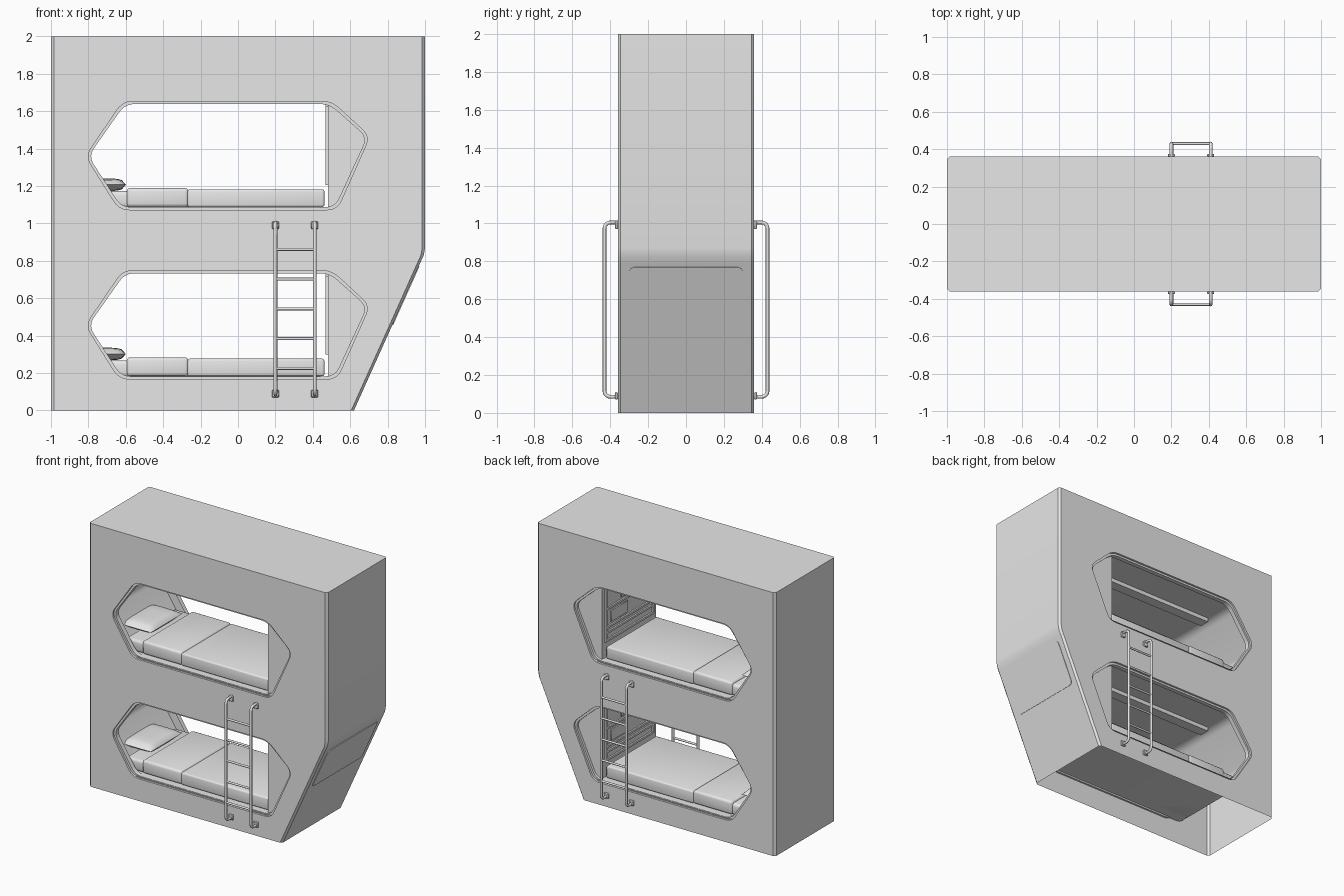
import bpy, bmesh, math
from mathutils import Vector, Matrix

cube = bpy.data.objects.get("Cube")
if cube:
    bpy.data.objects.remove(cube, do_unlink=True)

# single grey finish
grey = bpy.data.materials.new("light_grey")
grey.use_nodes = True
grey.diffuse_color = (0.8, 0.8, 0.8, 1)
for node in grey.node_tree.nodes:
    if node.type == 'BSDF_PRINCIPLED':
        node.inputs["Base Color"].default_value = (0.8, 0.8, 0.8, 1)

DEPTH = 0.36
POD_RISE = 0.905


def finish(name, bm, angle=30, recalc=True):
    """Turn a bmesh into a named, grey, smooth-by-angle object."""
    if recalc:
        bmesh.ops.recalc_face_normals(bm, faces=bm.faces)
    mesh = bpy.data.meshes.new(name)
    bm.to_mesh(mesh)
    bm.free()
    mesh.materials.append(grey)
    obj = bpy.data.objects.new(name, mesh)
    bpy.context.collection.objects.link(obj)
    bpy.ops.object.select_all(action='DESELECT')
    obj.select_set(True)
    bpy.context.view_layer.objects.active = obj
    bpy.ops.object.shade_smooth_by_angle(angle=math.radians(angle))
    return obj


def box(name, low, high, bevel=0.0, segments=3):
    low, high = Vector(low), Vector(high)
    bm = bmesh.new()
    bmesh.ops.create_cube(bm, size=1)
    size, mid = high - low, (high + low) / 2
    for v in bm.verts:
        v.co = Vector(a * b for a, b in zip(v.co, size)) + mid
    if bevel:
        bmesh.ops.bevel(bm, geom=bm.edges[:], offset=bevel, segments=segments,
                        profile=0.5, affect='EDGES')
    return finish(name, bm, 40)


def rounded(points, radius, steps=6):
    """Round every corner of a closed 2D polygon."""
    result = []
    for i, p in enumerate(points):
        p = Vector(p)
        a = p + (Vector(points[i - 1]) - p).normalized() * radius
        b = p + (Vector(points[(i + 1) % len(points)]) - p).normalized() * radius
        for k in range(steps + 1):
            t = k / steps
            result.append(a * (1 - t) ** 2 + p * 2 * t * (1 - t) + b * t * t)
    return result


def loft(name, stations, closed=True, angle=30):
    """Skin matching xz loops, each given with its own y."""
    bm = bmesh.new()
    rows = [[bm.verts.new((x, y, z)) for x, z in loop] for loop, y in stations]
    for r, s in zip(rows, rows[1:]):
        for i in range(len(r) if closed else len(r) - 1):
            j = (i + 1) % len(r)
            bm.faces.new((r[i], r[j], s[j], s[i]))
    return finish(name, bm, angle)


def tube(name, path, radius=0.01):
    curve = bpy.data.curves.new(name, 'CURVE')
    curve.dimensions = '3D'
    curve.bevel_depth = radius
    curve.bevel_resolution = 2
    curve.use_fill_caps = True
    spline = curve.splines.new('POLY')
    spline.points.add(len(path) - 1)
    for point, co in zip(spline.points, path):
        point.co = (*co, 1)
    temp = bpy.data.objects.new(name + "_path", curve)
    bpy.context.collection.objects.link(temp)
    bpy.context.view_layer.update()
    mesh = temp.to_mesh()
    bm = bmesh.new()
    bm.from_mesh(mesh)
    temp.to_mesh_clear()
    bpy.data.objects.remove(temp)
    return finish(name, bm, 50)


# profiles, as x and z
outline = [(0.62, 0), (0.975, 0.79), (0.993, 0.83), (1, 0.87), (1, 2), (-1, 2), (-1, 0)]
inset = [(x - math.copysign(0.015, x), z) for x, z in outline]
opening = rounded([(-0.815, 0.455), (-0.615, 0.748), (0.5, 0.748),
                   (0.705, 0.56), (0.53, 0.168), (-0.635, 0.168)], 0.055)
room = rounded([(-0.92, 0.46), (-0.69, 0.765), (0.62, 0.765),
                (0.71, 0.6), (0.6, 0.18), (-0.74, 0.18)], 0.05)
centre = Vector((-0.055, 0.458))
lip = [centre + Vector(((p - centre).x * 0.98, (p - centre).y * 0.95)) for p in opening]


def raised(loop, dz):
    return [(x, z + dz) for x, z in loop]


# outer shell, open underneath, with chamfered upright edges
edge = DEPTH - 0.015
loft("shell_sides", [(inset, -DEPTH), (outline, -edge), (outline, edge), (inset, DEPTH)],
     closed=False)

for side, label in ((-1, "front"), (1, "back")):
    # wall with two openings
    bm = bmesh.new()
    edges = []
    for loop in (inset, opening, raised(opening, POD_RISE)):
        verts = [bm.verts.new((x, side * DEPTH, z)) for x, z in loop]
        edges += [bm.edges.new((verts[i - 1], verts[i])) for i in range(len(verts))]
    bmesh.ops.triangle_fill(bm, edges=edges, use_beauty=True, normal=(0, side, 0))
    for f in bm.faces:
        f.normal_update()
        if f.normal.y * side < 0:
            f.normal_flip()
    finish(label + "_wall", bm, recalc=False)

    # ladder
    wall, out = side * DEPTH, side * 0.43
    bend = [(out - side * 0.03 * (1 - math.sin(a)), 0.03 * (1 - math.cos(a)))
            for a in (math.pi / 2 * k / 5 for k in range(6))]
    for x, hand in ((0.2, "right"), (0.41, "left")):
        low = [(x, y, 0.085 + h) for y, h in bend]
        high = [(x, y, 1.005 - h) for y, h in reversed(bend)]
        tube(f"{label}_ladder_{hand}_rail",
             [(x, wall, 0.085)] + low + high + [(x, wall, 1.005)])
        for z, end in ((0.07, "lower"), (0.97, "upper")):
            box(f"{label}_ladder_{hand}_{end}_bracket",
                (x - 0.019, min(wall, wall + side * 0.015), z),
                (x + 0.019, max(wall, wall + side * 0.015), z + 0.04), 0.004, 1)
    for k in range(5):
        z = 0.225 + k * 0.159
        tube(f"{label}_ladder_rung_{k + 1}", [(0.2, out, z), (0.41, out, z)], 0.008)


def pillow(name, mid, size):
    bm = bmesh.new()
    for sign in (1, -1):
        made = bmesh.ops.create_grid(bm, x_segments=12, y_segments=12, size=1)
        for v in made["verts"]:
            u, w = v.co.x, v.co.y
            v.co.z = sign * (max(0, 1 - u ** 4) * max(0, 1 - w ** 4)) ** 0.5
    bmesh.ops.remove_doubles(bm, verts=bm.verts, dist=0.0001)
    for v in bm.verts:
        v.co = Vector(a * b for a, b in zip(v.co, size)) + Vector(mid)
    return finish(name, bm, 80)


# sleeping pods
for dz, pod in ((0, "lower"), (POD_RISE, "upper")):
    loft(pod + "_pod_lining", [(raised(room, dz), -0.355), (raised(room, dz), 0.355)])
    for side, label in ((-1, "front"), (1, "back")):
        mouth, rim = raised(opening, dz), raised(lip, dz)
        loft(f"{pod}_{label}_rim", [(mouth, side * DEPTH), (mouth, side * 0.345),
                                    (rim, side * 0.345), (rim, side * 0.31)])

    # end cabinet with shelves and fittings facing the bed
    box(pod + "_end_cabinet", (0.48, -0.325, 0.175 + dz), (0.695, 0.325, 0.755 + dz))
    for y in (-0.29, 0.27):
        box(pod + "_cabinet_post", (0.468, y, 0.3 + dz), (0.482, y + 0.02, 0.72 + dz))
    for z in (0.3, 0.36, 0.4, 0.54, 0.72):
        box(pod + "_cabinet_shelf", (0.468, -0.27, z + dz), (0.482, 0.27, z + 0.015 + dz))
    box(pod + "_cabinet_screen", (0.472, -0.1, 0.57 + dz), (0.482, 0.1, 0.7 + dz), 0.003, 1)
    box(pod + "_cabinet_drawer", (0.472, 0.02, 0.43 + dz), (0.482, 0.22, 0.52 + dz), 0.003, 1)

    # ceiling beam
    box(pod + "_ceiling_beam", (-0.66, -0.04, 0.735 + dz), (0.48, 0.04, 0.766 + dz))

    # bedding
    box(pod + "_mattress", (-0.74, -0.29, 0.18 + dz), (0.45, 0.29, 0.268 + dz), 0.02)
    box(pod + "_blanket_fold", (-0.595, -0.3, 0.183 + dz), (-0.265, 0.3, 0.284 + dz), 0.018)
    box(pod + "_blanket", (-0.27, -0.3, 0.183 + dz), (0.462, 0.3, 0.277 + dz), 0.012)
    pillow(pod + "_pillow", (-0.725, 0, 0.302 + dz), (0.125, 0.19, 0.034))

# access panel on the slanted end
bm = bmesh.new()
bmesh.ops.create_cube(bm, size=1)
bmesh.ops.scale(bm, vec=(0.008, 0.6, 0.34), verts=bm.verts)
corners = [e for e in bm.edges if abs((e.verts[0].co - e.verts[1].co).x) > 0.005]
bmesh.ops.bevel(bm, geom=corners, offset=0.03, segments=4, profile=0.5, affect='EDGES')
lean = math.atan2(0.355, 0.79)
bm.transform(Matrix.Translation((0.62 + 0.615 * math.tan(lean), 0, 0.615))
             @ Matrix.Rotation(lean, 4, 'Y'))
finish("access_panel", bm)
